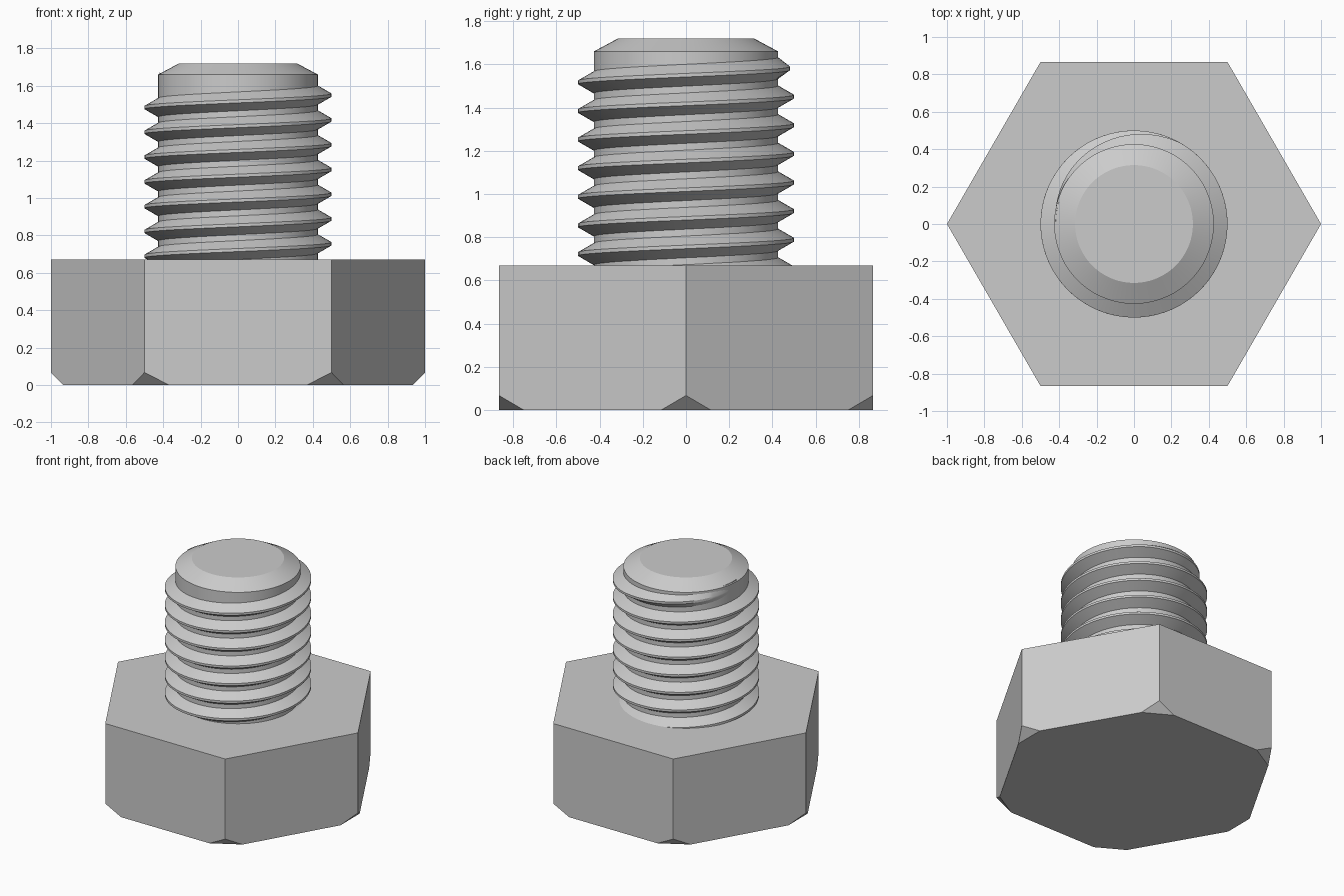
import bpy
import bmesh
import math
from math import cos, sin, tau

if "Cube" in bpy.data.objects:
    bpy.data.objects.remove(bpy.data.objects["Cube"], do_unlink=True)

HEAD_TOP = 0.67
MAJOR, MINOR = 0.5, 0.427
PITCH = 0.1325
SEGMENTS = 72

steel = bpy.data.materials.new("steel_grey")
steel.use_nodes = True
steel.diffuse_color = (0.6, 0.6, 0.6, 1)
steel.node_tree.nodes["Principled BSDF"].inputs["Base Color"].default_value = (0.6, 0.6, 0.6, 1)


def finish(name, bm, smooth):
    bmesh.ops.recalc_face_normals(bm, faces=bm.faces)
    mesh = bpy.data.meshes.new(name)
    bm.to_mesh(mesh)
    bm.free()
    mesh.materials.append(steel)
    obj = bpy.data.objects.new(name, mesh)
    bpy.context.collection.objects.link(obj)
    if smooth:
        bpy.ops.object.select_all(action="DESELECT")
        obj.select_set(True)
        bpy.context.view_layer.objects.active = obj
        bpy.ops.object.shade_smooth_by_angle(angle=math.radians(25))
    return obj


def loft(name, rings):
    """Skin a row of closed sections and cap both ends."""
    bm = bmesh.new()
    rows = [[bm.verts.new(p) for p in ring] for ring in rings]
    for a, b in zip(rows, rows[1:]):
        for i in range(len(a)):
            j = (i + 1) % len(a)
            bm.faces.new((a[i], a[j], b[j], b[i]))
    bm.faces.new(rows[0])
    bm.faces.new(rows[-1])
    return finish(name, bm, True)


def polar(radius, angle, z):
    return (radius * cos(angle), radius * sin(angle), z)


# Hexagonal head, with its lower corners sliced off at 45 degrees
bm = bmesh.new()
corners = [polar(1, tau * k / 6, 0) for k in range(6)]
for k, (x, y, _) in enumerate(corners):
    bm.verts.new((x, y, HEAD_TOP))
    bm.verts.new((x, y, 0.067))
    for nx, ny, _ in (corners[k - 1], corners[(k + 1) % 6]):
        bm.verts.new((x + (nx - x) * 0.132, y + (ny - y) * 0.132, 0))
bmesh.ops.convex_hull(bm, input=bm.verts)
bmesh.ops.dissolve_limit(bm, angle_limit=0.02, verts=bm.verts, edges=bm.edges)
finish("hex_head", bm, False)

# Plain core of the shank, with a chamfered tip
core_profile = [(MINOR, 0.5), (MINOR, 1.66), (0.315, 1.72)]
loft("shank_core", [[polar(r, tau * i / SEGMENTS, z) for i in range(SEGMENTS)]
                    for r, z in core_profile])

# Right-hand helical thread that fades into the core at its upper end
ROOT = MINOR - 0.008
START, FADE, END = -1.2, 6 + 1 / 6, 6.5
crest_half = PITCH / 16
root_half = crest_half + (MAJOR - ROOT) * math.tan(math.radians(30))
steps = round((END - START) * SEGMENTS)
sections = []
for s in range(steps + 1):
    turn = START + (END - START) * s / steps
    fade = min(1, (END - turn) / (END - FADE))
    crest = ROOT + (MAJOR - ROOT) * fade
    z = 0.755 + PITCH * turn
    outline = [(ROOT, -root_half), (crest, -crest_half), (crest, crest_half), (ROOT, root_half)]
    sections.append([polar(r, tau * turn, z + dz) for r, dz in outline])
loft("thread", sections)
